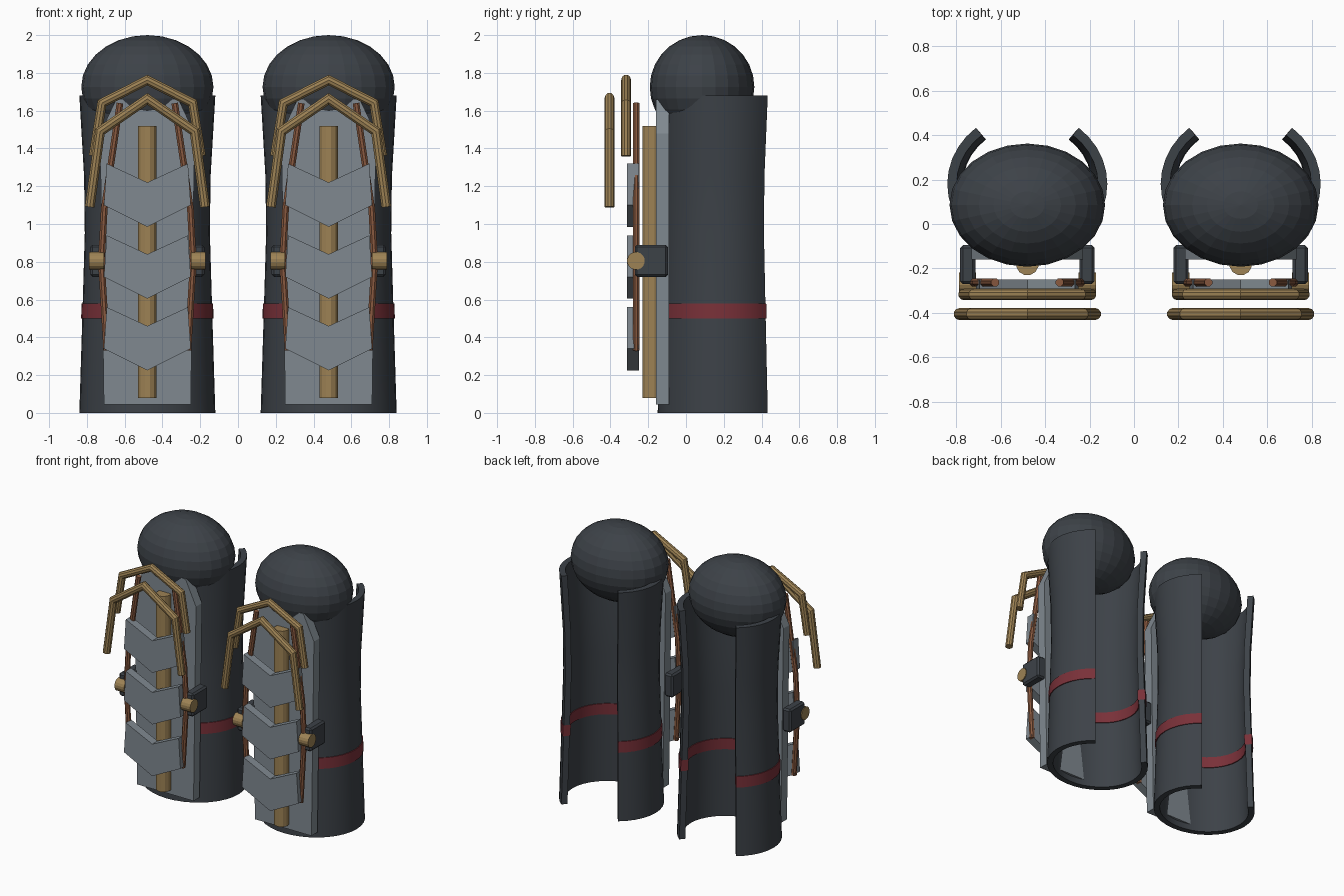
import bpy, bmesh, math
from mathutils import Vector

if "Cube" in bpy.data.objects:
    bpy.data.objects.remove(bpy.data.objects["Cube"])


def material(name, rgb):
    m = bpy.data.materials.new(name)
    m.diffuse_color = (*rgb, 1)
    m.use_nodes = True
    m.node_tree.nodes["Principled BSDF"].inputs["Base Color"].default_value = m.diffuse_color
    return m


DARK = material("dark_steel", (0.046, 0.054, 0.064))
GREY = material("light_steel", (0.215, 0.25, 0.28))
GOLD = material("brass", (0.34, 0.225, 0.09))
COPPER = material("copper", (0.25, 0.10, 0.05))
RED = material("red_band", (0.19, 0.03, 0.04))


def finish(name, bm, mat, smooth=False):
    bmesh.ops.recalc_face_normals(bm, faces=bm.faces)
    me = bpy.data.meshes.new(name)
    bm.to_mesh(me)
    bm.free()
    me.materials.append(mat)
    ob = bpy.data.objects.new(name, me)
    bpy.context.collection.objects.link(ob)
    if smooth:
        bpy.ops.object.select_all(action='DESELECT')
        ob.select_set(True)
        bpy.context.view_layer.objects.active = ob
        bpy.ops.object.shade_smooth_by_angle(angle=math.radians(30))
    return ob


def skin(bm, rings, closed=False):
    """Join rings of points into a tube; cap the ends unless closed."""
    vs = [[bm.verts.new(p) for p in r] for r in rings]
    n = len(vs[0])
    last = len(vs) if closed else len(vs) - 1
    for i in range(last):
        a, b = vs[i], vs[(i + 1) % len(vs)]
        for j in range(n):
            k = (j + 1) % n
            bm.faces.new((a[j], a[k], b[k], b[j]))
    if not closed:
        bm.faces.new(vs[0])
        bm.faces.new(vs[-1])


def open_shell(name, cx, profile, out, inn, mat):
    """Elliptical wall with a gap at the back; profile is (z, scale)."""
    rings, steps = [], 28
    for i in range(steps + 1):
        a = math.radians(130 + 280 * i / steps)
        c, s = math.cos(a), math.sin(a)
        def pt(z, k, d):
            return (cx + (0.36 * k + d) * c, 0.18 + (0.33 * k + d) * s, z)
        rings.append([pt(z, k, out) for z, k in profile] +
                     [pt(z, k, inn) for z, k in reversed(profile)])
    bm = bmesh.new()
    skin(bm, rings)
    return finish(name, bm, mat, True)


def slab(name, cx, outline, y0, y1, mat):
    """Extrude an x-z outline between two depths."""
    bm = bmesh.new()
    skin(bm, [[(cx + x, y, z) for x, z in outline] for y in (y0, y1)])
    return finish(name, bm, mat)


def tube(name, cx, path, y, r, mat, sides=10):
    """Mitred tube along an x-z path at one depth."""
    pts = [Vector((x, z)) for x, z in path]
    rings = []
    for i, p in enumerate(pts):
        d0 = (p - pts[i - 1]).normalized() if i else None
        d1 = (pts[i + 1] - p).normalized() if i < len(pts) - 1 else None
        d0, d1 = d0 or d1, d1 or d0
        t = (d0 + d1).normalized()
        side = Vector((-t.y, t.x)) / t.dot(d1)
        ring = []
        for j in range(sides):
            a = 2 * math.pi * (j + 0.5) / sides
            q = p + side * r * math.cos(a)
            ring.append((cx + q.x, y + r * math.sin(a), q.y))
        rings.append(ring)
    bm = bmesh.new()
    skin(bm, rings)
    return finish(name, bm, mat)


def mirror(half):
    """Mirror a half outline about x = 0, centre point shared at the end."""
    return half + [(-x, z) for x, z in reversed(half[:-1])]


SHELL = [(0, 1), (0.5, 0.957), (0.95, 0.92), (1.25, 0.93), (1.68, 1)]
BAND = [(0.50, 0.957), (0.58, 0.95)]

for label, cx in (("left", -0.48), ("right", 0.48)):
    # calf wall and its red band
    open_shell(label + "_calf_shell", cx, SHELL, 0, -0.042, DARK)
    open_shell(label + "_calf_band", cx, BAND, 0.006, -0.048, RED)

    # knee dome
    bm = bmesh.new()
    bmesh.ops.create_uvsphere(bm, u_segments=24, v_segments=14, radius=1)
    for v in bm.verts:
        v.co = (cx + 0.35 * v.co.x, 0.085 + 0.277 * v.co.y, 1.725 + 0.275 * v.co.z)
    finish(label + "_knee_dome", bm, DARK)

    # shin plate with clipped top corners
    slab(label + "_shin_plate", cx,
         [(-0.23, 0.045), (0.23, 0.045), (0.25, 1.48), (0.165, 1.66),
          (-0.165, 1.66), (-0.25, 1.48)], -0.16, -0.09, GREY)

    # brass spine
    tube(label + "_spine_rod", cx, [(0, 0.08), (0, 1.52)], -0.18, 0.051, GOLD, 12)

    # three chevron plates
    for i in range(3):
        z = 1.32 - 0.38 * i
        slab(f"{label}_chevron_{i + 1}", cx,
             [(0.215, z), (0.23, z - 0.22), (0, z - 0.335),
              (-0.23, z - 0.22), (-0.215, z), (0, z - 0.1)],
             -0.312, -0.25, GREY)

    # two brass arches
    tube(label + "_upper_arch", cx,
         mirror([(0.285, 1.36), (0.24, 1.64), (0, 1.762)]), -0.317, 0.026, GOLD)
    tube(label + "_lower_arch", cx,
         mirror([(0.305, 1.09), (0.25, 1.49), (0, 1.662)]), -0.405, 0.027, GOLD)

    for side, s in (("inner", -math.copysign(1, cx)), ("outer", math.copysign(1, cx))):
        part = f"{label}_{side}"
        # copper side cable
        tube(part + "_cable", cx,
             [(s * 0.215, 0.33), (s * 0.243, 0.8), (s * 0.228, 1.08), (s * 0.145, 1.64)],
             -0.263, 0.019, COPPER, 8)

        # bracket block
        bm = bmesh.new()
        bmesh.ops.create_cube(bm, size=1)
        for v in bm.verts:
            v.co = (cx + s * 0.268 + v.co.x * 0.068, -0.183 + v.co.y * 0.175,
                    0.805 + v.co.z * 0.17)
        bmesh.ops.bevel(bm, geom=bm.edges[:], offset=0.012, segments=1, affect='EDGES')
        finish(part + "_bracket", bm, DARK)

        # brass knob
        tube(part + "_knob", cx, [(s * 0.23, 0.805), (s * 0.308, 0.805)],
             -0.265, 0.047, GOLD, 16)
